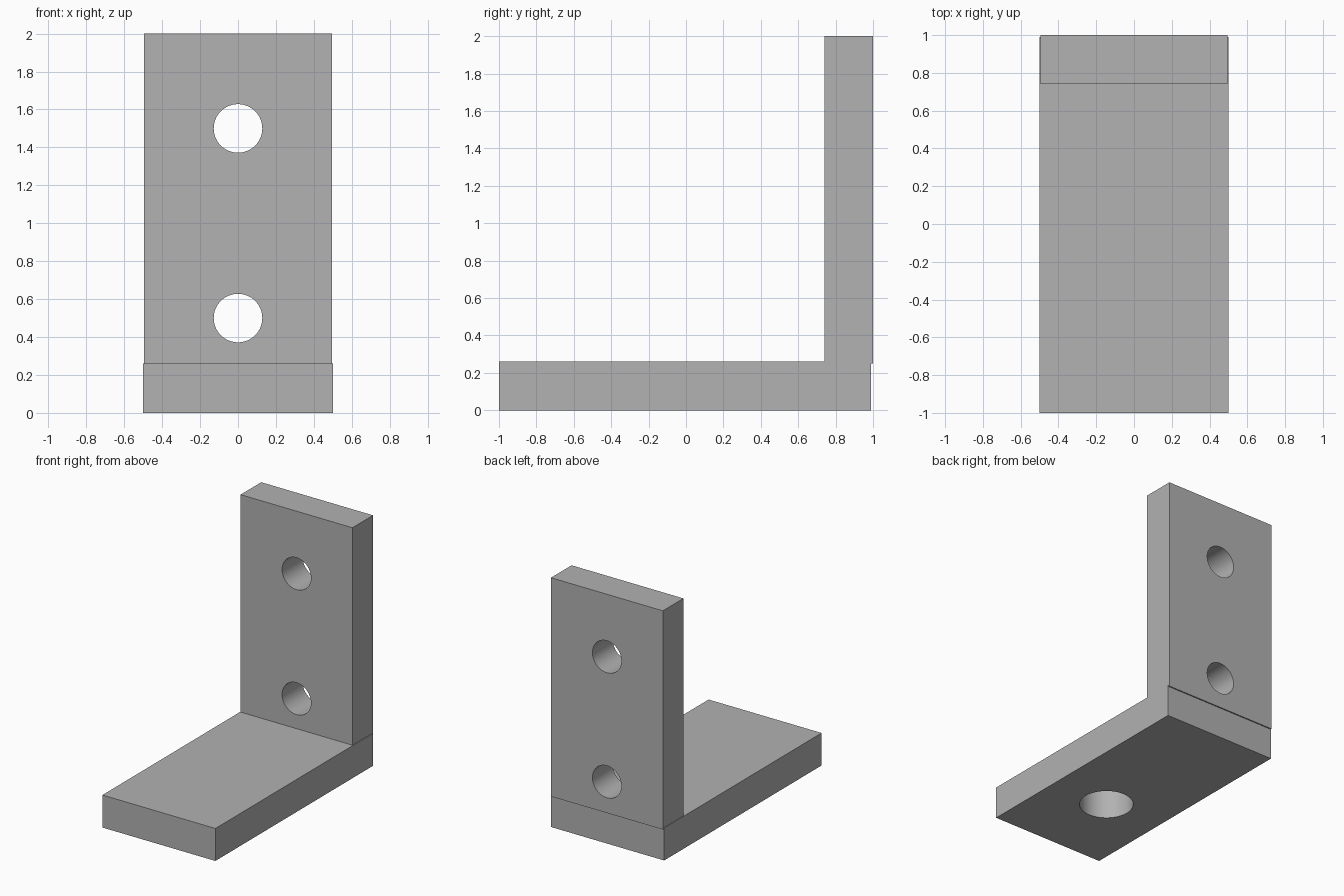
import bpy
from mathutils import Matrix, Vector
from math import pi, radians

cube = bpy.data.objects.get("Cube")
if cube:
    bpy.data.objects.remove(cube, do_unlink=True)

grey = bpy.data.materials.new("plain grey")
grey.use_nodes = True
GREY = (0.445, 0.445, 0.445, 1)
grey.diffuse_color = GREY
grey.node_tree.nodes["Principled BSDF"].inputs["Base Color"].default_value = GREY


def plate(name, low, high):
    """Rectangular plate between two opposite corners."""
    low, high = Vector(low), Vector(high)
    bpy.ops.mesh.primitive_cube_add(size=1)
    ob = bpy.context.object
    ob.name = name
    ob.data.transform(Matrix.Translation((low + high) / 2) @ Matrix.Diagonal((*(high - low), 1)))
    ob.data.materials.append(grey)
    return ob


def drill(ob, centre, radius, depth, tilt=0):
    """Cut a round hole with a boolean and drop the cutter."""
    bpy.ops.mesh.primitive_cylinder_add(vertices=64, radius=radius, depth=depth,
                                        location=centre, rotation=(tilt, 0, 0))
    cutter = bpy.context.object
    cutter.hide_render = True
    cutter.data.materials.append(grey)
    mod = ob.modifiers.new("hole", "BOOLEAN")
    mod.operation = "DIFFERENCE"
    mod.solver = "EXACT"
    mod.object = cutter
    bpy.context.view_layer.objects.active = ob
    bpy.ops.object.modifier_apply(modifier=mod.name)
    bpy.data.objects.remove(cutter, do_unlink=True)


# Base with a blind hole in its underside
base = plate("base_plate", (-0.5, -1, 0), (0.5, 0.99, 0.26))
drill(base, (0, -0.32, 0), 0.2, 0.5)

# Upright, overhanging the base slightly at the back
upright = plate("upright_plate", (-0.495, 0.74, 0.25), (0.495, 1, 2))
for height in (0.5, 1.5):
    drill(upright, (0, 0.87, height), 0.128, 0.6, pi / 2)

# Smooth hole walls, crisp plate edges
for ob in (base, upright):
    bpy.ops.object.select_all(action="DESELECT")
    ob.select_set(True)
    bpy.context.view_layer.objects.active = ob
    bpy.ops.object.shade_smooth_by_angle(angle=radians(30))
